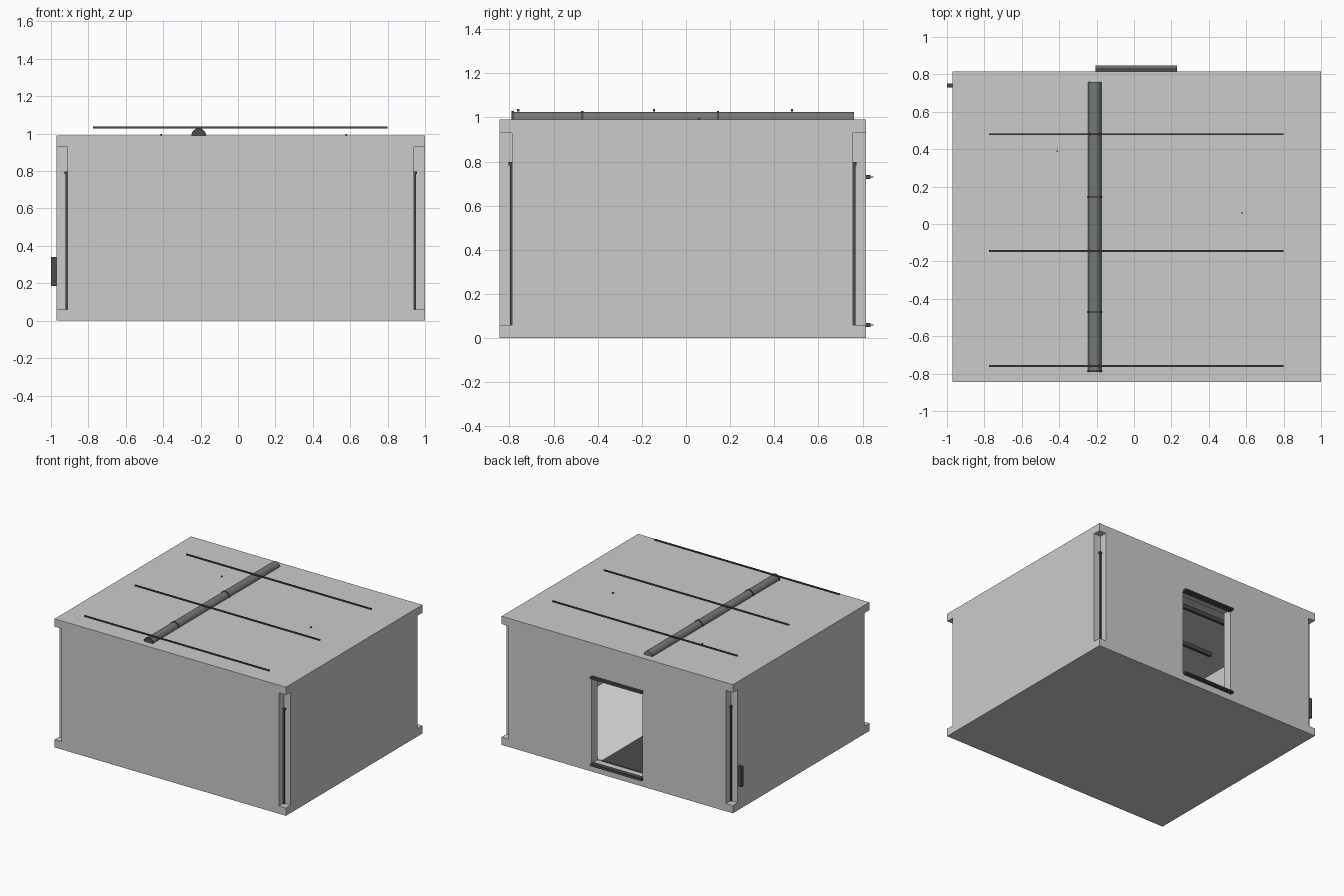
import bpy
import math

old = bpy.data.objects.get("Cube")
if old:
    bpy.data.objects.remove(old, do_unlink=True)


def material(name, rgb):
    m = bpy.data.materials.new(name)
    m.use_nodes = True
    m.diffuse_color = (*rgb, 1)
    m.node_tree.nodes["Principled BSDF"].inputs["Base Color"].default_value = (*rgb, 1)
    return m


WALL = material("wall grey", (0.6, 0.6, 0.6))
PALE = material("pale floor", (0.85, 0.85, 0.85))
PIPE = material("pipe grey", (0.17, 0.19, 0.18))
DARK = material("dark metal", (0.07, 0.07, 0.07))


def box(name, x, y, z, mat):
    """Box given as (low, high) on each axis."""
    spans = (x, y, z)
    bpy.ops.mesh.primitive_cube_add(size=1, location=[sum(s) / 2 for s in spans])
    ob = bpy.context.object
    ob.name = name
    ob.scale = [s[1] - s[0] for s in spans]
    bpy.ops.object.transform_apply(location=False, rotation=False, scale=True)
    ob.data.materials.append(mat)
    return ob


def cut(target, x, y, z):
    cutter = box("cutter", x, y, z, WALL)
    cutter.hide_render = True
    mod = target.modifiers.new("cut", "BOOLEAN")
    mod.operation = "DIFFERENCE"
    mod.solver = "EXACT"
    mod.object = cutter
    bpy.context.view_layer.objects.active = target
    bpy.ops.object.modifier_apply(modifier=mod.name)
    bpy.data.objects.remove(cutter, do_unlink=True)


# Hollow room with a doorway in the back and recessed corners
X0, X1, Y0, Y1, TOP = -0.97, 1.0, -0.845, 0.815, 0.99
WALL_T, NOTCH, BASE, LINTEL = 0.075, 0.058, 0.06, 0.93
room = box("room_shell", (X0, X1), (Y0, Y1), (0, TOP), WALL)
cut(room, (X0 + WALL_T, X1 - WALL_T), (Y0 + WALL_T, Y1 - WALL_T), (BASE, LINTEL))
cut(room, (-0.2, 0.235), (Y1 - 0.12, Y1 + 0.1), (BASE, 0.735))
for sx, cx in ((-1, X0), (1, X1)):
    for sy, cy in ((-1, Y0), (1, Y1)):
        ix, iy = cx - sx * NOTCH, cy - sy * NOTCH
        cut(room, sorted((ix, cx + sx * 0.1)), sorted((iy, cy + sy * 0.1)), (BASE, LINTEL))
        # Corner rod with a small hook at its top
        rod = 0.011
        box("corner_rod", sorted((ix - sx * 0.002, ix + sx * rod)),
            sorted((iy - sy * 0.002, iy + sy * rod)), (BASE, 0.79), DARK)
        box("rod_hook", sorted((ix, ix + sx * 0.016)),
            sorted((iy, iy + sy * 0.016)), (0.783, 0.797), DARK)

# Interior floor and ceiling battens
box("floor_pale", (0.2, X1 - WALL_T), (Y0 + WALL_T, Y1 - WALL_T), (BASE, 0.066), PALE)
box("floor_dark", (X0 + WALL_T, 0.2), (Y0 + WALL_T, Y1 - WALL_T), (BASE, 0.066), DARK)
for y in (-0.4, 0, 0.4):
    box("ceiling_batten", (-0.7, 0.7), (y - 0.01, y + 0.01), (0.9, LINTEL), DARK)

# Door rails
for name, z in (("door_head_rail", 0.73), ("door_sill_rail", 0.06)):
    box(name, (-0.205, 0.23), (0.8, 0.835), (z - 0.009, z + 0.009), DARK)
    box(name + "_lip", (-0.205, 0.23), (0.835, 0.848), (z - 0.003, z + 0.003), PIPE)

# Side fitting
box("side_fitting", (-1.0, X0), (0.73, 0.75), (0.185, 0.34), DARK)


def half_pipe(name, radius, y0, y1, mat):
    """Half round bar lying on the roof along y."""
    n = 16
    arc = [(-0.21 + radius * math.cos(math.pi * i / n),
            TOP + radius * math.sin(math.pi * i / n)) for i in range(n + 1)]
    k = n + 1
    verts = [(x, y, z) for y in (y0, y1) for x, z in arc]
    faces = [(i, i + k, (i + 1) % k + k, (i + 1) % k) for i in range(k)]
    faces += [tuple(range(k)), tuple(reversed(range(k, 2 * k)))]
    me = bpy.data.meshes.new(name)
    me.from_pydata(verts, [], faces)
    me.materials.append(mat)
    ob = bpy.data.objects.new(name, me)
    bpy.context.collection.objects.link(ob)
    bpy.ops.object.select_all(action="DESELECT")
    ob.select_set(True)
    bpy.context.view_layer.objects.active = ob
    bpy.ops.object.mode_set(mode="EDIT")
    bpy.ops.mesh.select_all(action="SELECT")
    bpy.ops.mesh.normals_make_consistent(inside=False)
    bpy.ops.object.mode_set(mode="OBJECT")
    bpy.ops.object.shade_smooth_by_angle()


# Roof pipe with collars
half_pipe("roof_pipe", 0.035, -0.785, 0.76, PIPE)
for y in (-0.785, -0.47, 0.145):
    half_pipe("pipe_collar", 0.039, y - 0.005, y + 0.005, DARK)

# Long roof strips
for y in (-0.76, -0.145, 0.48):
    box("roof_strip", (-0.775, 0.8), (y - 0.005, y + 0.005), (1.027, 1.037), DARK)

# Small roof pins
for x, y in ((-0.41, 0.39), (0.58, 0.06)):
    box("roof_pin", (x - 0.004, x + 0.004), (y - 0.004, y + 0.004), (TOP, TOP + 0.008), DARK)
